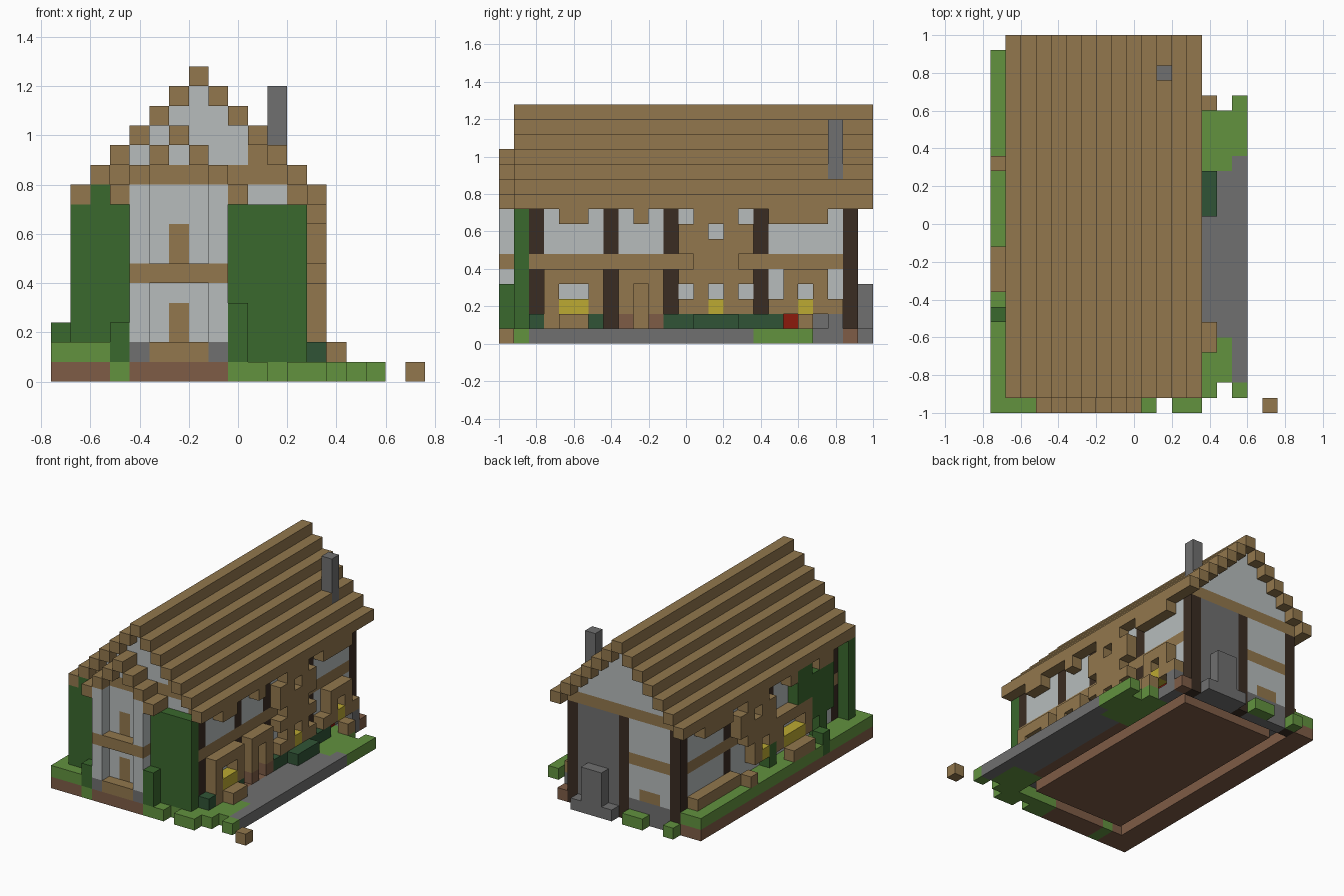
import bpy
import bmesh
from mathutils import Vector

cube = bpy.data.objects.get("Cube")
if cube:
    bpy.data.objects.remove(cube, do_unlink=True)

UNIT = 0.08
ORIGIN = Vector((-0.76, -1, 0))
MID = 7  # column under the ridge


def linear(hexcode):
    parts = [int(hexcode[n:n + 2], 16) / 255 for n in (0, 2, 4)]
    return [((c + .055) / 1.055) ** 2.4 for c in parts] + [1]


def material(name, hexcode):
    mat = bpy.data.materials.new(name)
    mat.use_nodes = True
    mat.diffuse_color = linear(hexcode)
    node = next(n for n in mat.node_tree.nodes if n.type == "BSDF_PRINCIPLED")
    node.inputs["Base Color"].default_value = linear(hexcode)
    return mat


wood = material("planks", "92774d")
timber = material("dark_timber", "3a2c22")
plaster = material("plaster", "b7bcbc")
stone = material("stone", "707070")
grass = material("grass", "62923f")
leaves = material("leaves", "3a682d")
shrub = material("shrub", "305436")
soil = material("soil", "7e5c46")
bloom = material("yellow", "bcaa32")
red = material("red", "8c190c")

PARTS = {
    "ground": soil, "lawn": grass, "path": stone, "foundation": stone,
    "walls": plaster, "posts": timber, "beams": wood, "roof": wood,
    "gable_walls": plaster, "porch_roof": wood, "bay_walls": plaster,
    "window_frames": wood, "window_shutters": wood, "planters": wood,
    "flowers": bloom, "door": wood, "door_steps": soil, "hedge": leaves,
    "vines": leaves, "bushes": shrub, "chimney": stone,
    "chimney_breast": stone, "floor_trim": red, "loose_block": wood,
}
cells = {}


def span(v):
    return range(v[0], v[1] + 1) if isinstance(v, tuple) else (v,)


def fill(part, xs, ys, zs):
    """Claim a block of cells; later parts replace earlier ones."""
    for i in span(xs):
        for j in span(ys):
            for k in span(zs):
                cells[i, j, k] = part


def clear(xs, ys, zs):
    for i in span(xs):
        for j in span(ys):
            for k in span(zs):
                cells.pop((i, j, k), None)


# Ground with a groove below the outer walls
fill("ground", (0, 13), (1, 23), 0)
fill("ground", (0, 2), 0, 0)
fill("ground", (4, 8), 0, 0)
for i in (2, 12):
    clear(i, (2, 22), 0)
for j in (2, 22):
    clear((2, 12), j, 0)
fill("lawn", (0, 1), (0, 23), 1)
fill("lawn", 2, (0, 1), 1)
fill("lawn", 3, (0, 1), 0)
fill("lawn", (9, 13), 1, 0)
fill("lawn", (9, 10), 0, 0)
fill("lawn", (12, 13), 0, 0)
fill("lawn", (13, 15), (2, 4), 0)
fill("lawn", 14, 1, 0)
fill("lawn", 16, 1, 0)
fill("lawn", (13, 15), (16, 19), 0)
fill("lawn", 16, (17, 20), 0)
fill("lawn", (13, 14), 20, 0)
fill("lawn", (5, 6), 24, 0)
fill("lawn", 2, 24, 0)
fill("path", 16, (2, 16), 0)
fill("path", (14, 15), (5, 15), 0)
fill("path", 15, (2, 3), 0)
fill("lawn", (14, 15), (2, 4), 0)
fill("path", 13, (21, 22), 0)

# Outer walls, footing and timber frame
for i in (2, 12):
    fill("walls", i, (2, 23), (2, 9))
    fill("foundation", i, (2, 23), 1)
for j in (2, 23):
    fill("walls", (2, 12), j, (2, 9))
    fill("foundation", (2, 12), j, 1)
fill("foundation", (2, 12), 23, 0)
for i in (2, 12):
    for j in (2, 7, 11, 17, 23):
        fill("posts", i, j, (1, 8))
    fill("beams", i, (2, 22), 5)
    fill("posts", i, 23, 0)
fill("posts", MID, 23, (0, 8))
fill("beams", (3, 6), 23, 5)
fill("beams", (2, 12), 23, 9)
fill("chimney_breast", (8, 11), 23, (0, 8))
fill("chimney_breast", (9, 10), 24, (0, 3))
fill("chimney_breast", (8, 11), 24, 0)
fill("window_shutters", (4, 5), 23, 2)
for j in (8, 13, 19):
    fill("floor_trim", 12, (j, j + 1), 1)

# Main stepped roof with its gable walls
for i in range(1, 14):
    top = 15 - abs(i - MID)
    for j in (2, 23):
        if top > 10:
            fill("gable_walls", i, j, (10, top - 1))
    fill("roof", i, (1, 24), top)
fill("beams", (3, 11), 2, 10)
fill("beams", 10, 2, 11)
fill("beams", 12, 2, 9)
fill("chimney", 11, 22, (10, 14))

# Front bay with a recessed middle and its small stepped roof
for i in (4, 8):
    fill("bay_walls", i, (0, 1), (2, 9))
    fill("foundation", i, (0, 1), 1)
fill("bay_walls", (5, 7), 1, (1, 9))
fill("bay_walls", 6, 1, 11)
fill("beams", (4, 8), 0, 5)
fill("beams", (5, 7), 0, 1)
fill("beams", (5, 7), 1, 10)
fill("window_shutters", 6, 1, (2, 3))
fill("window_shutters", 6, 1, (6, 7))
for i in range(3, 10):
    fill("porch_roof", i, (0, 1), 12 - abs(i - 6))


def upper_frames(i):
    """Brackets below the eave and the upper bay window of one long side."""
    for ys in ((4, 5), 9, (13, 15), (18, 21)):
        fill("window_frames", i, ys, 8)
    fill("window_frames", i, (12, 16), 6)
    for ys in ((12, 13), (15, 16)):
        fill("window_frames", i, ys, 7)
    fill("window_frames", i, (13, 15), 5)


def window(i, j0, j1, k):
    """Frame around an opening with flowers on its sill."""
    for j in (j0, j1):
        fill("window_frames", i, j, (k, k + 2))
    fill("window_frames", i, (j0, j1), k + 2)
    fill("flowers", i, (j0 + 1, j1 - 1), k)


upper_frames(13)
upper_frames(1)

# Right side windows, door and planting
fill("bushes", 13, 2, 1)
fill("bushes", 13, 6, 1)
fill("bushes", 13, (11, 18), 1)
fill("bushes", 14, (13, 15), 1)
fill("window_frames", 13, (12, 16), 2)
fill("window_frames", 13, (18, 22), 2)
fill("window_frames", 13, (12, 16), 4)
for j0, j1 in ((3, 6), (13, 15), (19, 21)):
    window(13, j0, j1, 2)
fill("planters", 13, (3, 5), 1)
fill("planters", 14, (4, 5), 1)
fill("planters", 14, 20, 1)
fill("foundation", 13, 22, 1)
fill("door", 12, 9, (1, 4))
for j in (8, 10):
    fill("door", 13, j, (2, 4))
    fill("door_steps", 13, j, 1)
fill("door", 13, 9, 4)

# Left side windows, planters and vines
window(1, 7, 11, 3)
window(1, 12, 14, 3)
fill("planters", 0, (8, 10), 2)
fill("planters", 0, 16, 2)
fill("planters", 1, (17, 22), 2)
fill("vines", 1, (4, 6), (4, 7))
fill("vines", 1, (7, 8), (6, 8))
fill("vines", 1, 5, (2, 3))
fill("vines", 1, 12, (2, 3))
fill("vines", 0, 6, (1, 2))

# Tall hedges either side of the bay
fill("hedge", (1, 3), 1, (1, 8))
fill("hedge", 2, 1, 9)
fill("hedge", 3, 0, (1, 2))
fill("hedge", (9, 12), 1, (1, 8))
fill("hedge", 9, 0, (1, 3))
fill("loose_block", 18, 0, 0)


# Turn the cells of each part into a mesh of exposed faces
def build(part, mat):
    bm = bmesh.new()
    verts = {}

    def corner(p):
        key = tuple(p)
        if key not in verts:
            verts[key] = bm.verts.new(ORIGIN + Vector(key) * UNIT)
        return verts[key]

    for cell in [c for c, owner in cells.items() if owner == part]:
        for axis in range(3):
            for side in (0, 1):
                near = list(cell)
                near[axis] += 2 * side - 1
                if tuple(near) in cells:
                    continue
                loop = []
                for a, b in ((0, 0), (1, 0), (1, 1), (0, 1)):
                    p = list(cell)
                    p[axis] += side
                    p[(axis + 1) % 3] += a
                    p[(axis + 2) % 3] += b
                    loop.append(corner(p))
                bm.faces.new(loop if side else loop[::-1])
    mesh = bpy.data.meshes.new(part)
    bm.to_mesh(mesh)
    bm.free()
    mesh.materials.append(mat)
    bpy.context.collection.objects.link(bpy.data.objects.new(part, mesh))


for part, mat in PARTS.items():
    build(part, mat)
